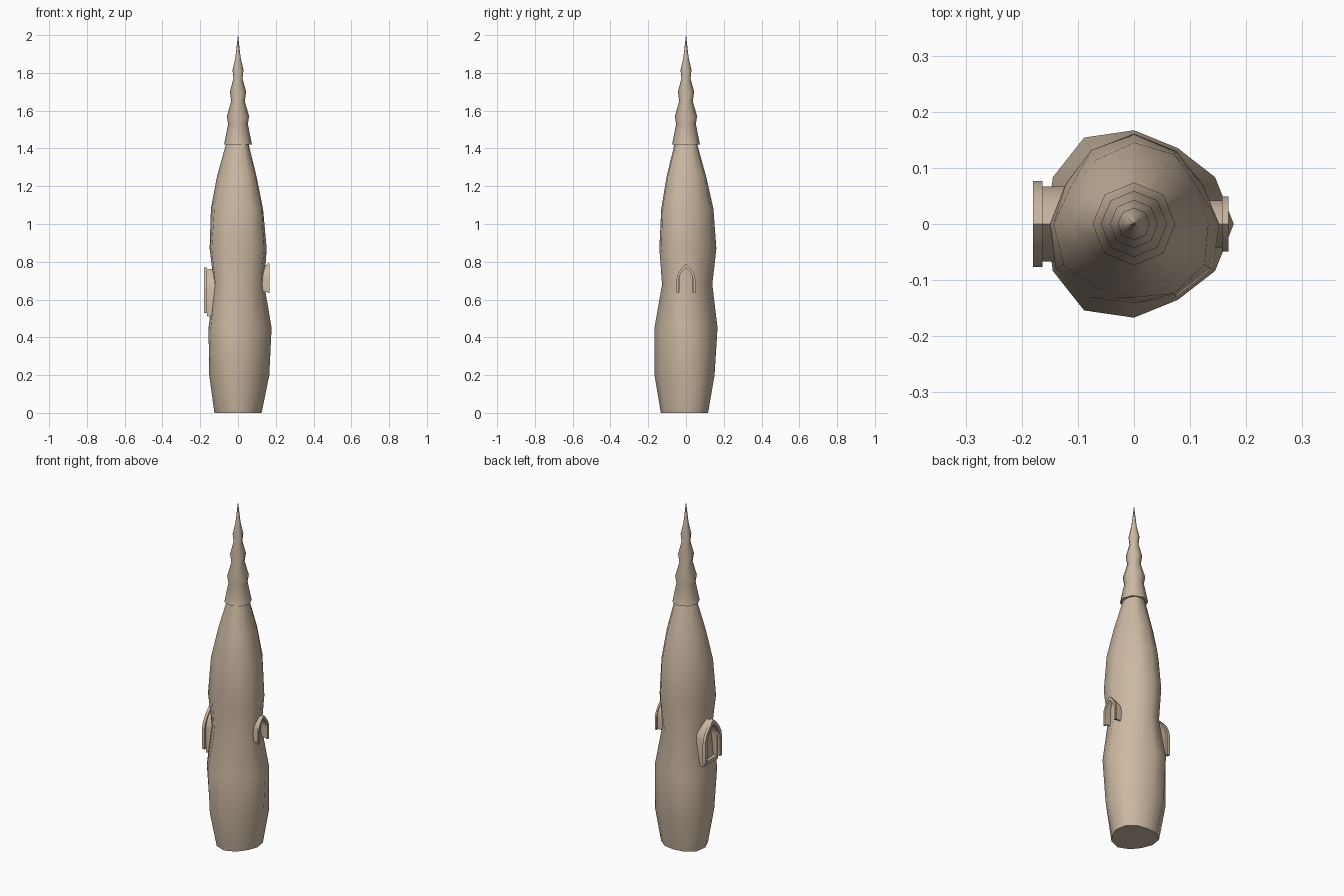
import bpy, bmesh, math

if "Cube" in bpy.data.objects:
    bpy.data.objects.remove(bpy.data.objects["Cube"])

stone = bpy.data.materials.new("warm stone")
stone.diffuse_color = (0.60, 0.48, 0.36, 1)
stone.use_nodes = True
stone.node_tree.nodes["Principled BSDF"].inputs["Base Color"].default_value = stone.diffuse_color


def finish(name, bm, angle=40):
    bmesh.ops.recalc_face_normals(bm, faces=bm.faces[:])
    me = bpy.data.meshes.new(name)
    bm.to_mesh(me)
    bm.free()
    me.materials.append(stone)
    ob = bpy.data.objects.new(name, me)
    bpy.context.collection.objects.link(ob)
    bpy.ops.object.select_all(action='DESELECT')
    ob.select_set(True)
    bpy.context.view_layer.objects.active = ob
    bpy.ops.object.shade_smooth_by_angle(angle=math.radians(angle))
    return ob


def loft(name, profile, sides, radius, angle):
    """Stack rings of vertices; radius(r, z, a) shapes each ring."""
    bm = bmesh.new()
    rings = []
    for r, z in profile:
        ring = []
        for i in range(sides):
            a = 2 * math.pi * i / sides
            q = radius(r, z, a)
            ring.append(bm.verts.new((q * math.cos(a), q * math.sin(a), z)))
        rings.append(ring)
    for lo, hi in zip(rings, rings[1:]):
        for i in range(sides):
            j = (i + 1) % sides
            bm.faces.new((lo[i], lo[j], hi[j], hi[i]))
    bm.faces.new(rings[0])
    bm.faces.new(rings[-1])
    bmesh.ops.remove_doubles(bm, verts=bm.verts[:], dist=1e-5)
    return finish(name, bm, angle)


# Tower: slightly three-lobed section that twists with height
def lobed(r, z, a):
    twist = math.radians(30 - 67 * z)
    return r * (1 + 0.065 * math.cos(3 * (a - twist)))


loft("tower_body", [(0.125, 0), (0.159, 0.2), (0.167, 0.45), (0.133, 0.68),
                    (0.151, 0.87), (0.138, 1.08), (0.105, 1.25), (0.058, 1.43)],
     12, lobed, 60)

# Spire: octagonal, rippled, tapering to a point
loft("spire_roof", [(0.074, 1.42), (0.052, 1.53), (0.059, 1.57), (0.036, 1.65),
                    (0.043, 1.70), (0.024, 1.77), (0.029, 1.815), (0.014, 1.88),
                    (0.0005, 2.0)],
     8, lambda r, z, a: r, 60)


def arch(hw, z0, spring, tip, n=4):
    """Pointed arch outline from the right foot over the tip to the left foot."""
    side = [(hw, z0)] + [(hw * (1 - (k / n) ** 1.8), spring + (tip - spring) * k / n)
                         for k in range(n + 1)]
    return side + [(-y, z) for y, z in side[-2::-1]]


def arch_frame(name, x0, x1, hw, z0, spring, tip, t):
    """Open-bottomed arched band between x0 and x1, t thick."""
    bm = bmesh.new()
    outer = arch(hw, z0, spring, tip)
    inner = arch(hw - t, z0, spring, tip - 1.6 * t)
    rows = []
    for (oy, oz), (iy, iz) in zip(outer, inner):
        rows.append([bm.verts.new(p) for p in
                     ((x0, oy, oz), (x1, oy, oz), (x1, iy, iz), (x0, iy, iz))])
    for a, b in zip(rows, rows[1:]):
        for i in range(4):
            j = (i + 1) % 4
            bm.faces.new((a[i], a[j], b[j], b[i]))
    bm.faces.new(rows[0])
    bm.faces.new(rows[-1])
    return finish(name, bm, 30)


# Large window on the left, small one on the right
arch_frame("left_window_lip", -0.180, -0.163, 0.077, 0.53, 0.65, 0.77, 0.018)
arch_frame("left_window_jamb", -0.163, -0.10, 0.067, 0.51, 0.65, 0.763, 0.010)
arch_frame("right_window_lip", 0.157, 0.168, 0.049, 0.635, 0.71, 0.79, 0.013)
arch_frame("right_window_jamb", 0.11, 0.157, 0.042, 0.64, 0.71, 0.784, 0.007)

# Sill under the large window
bm = bmesh.new()
bmesh.ops.create_cube(bm, size=1)
for v in bm.verts:
    v.co = (-0.1365 + v.co.x * 0.053, v.co.y * 0.134, 0.52 + v.co.z * 0.02)
finish("left_window_sill", bm, 30)
